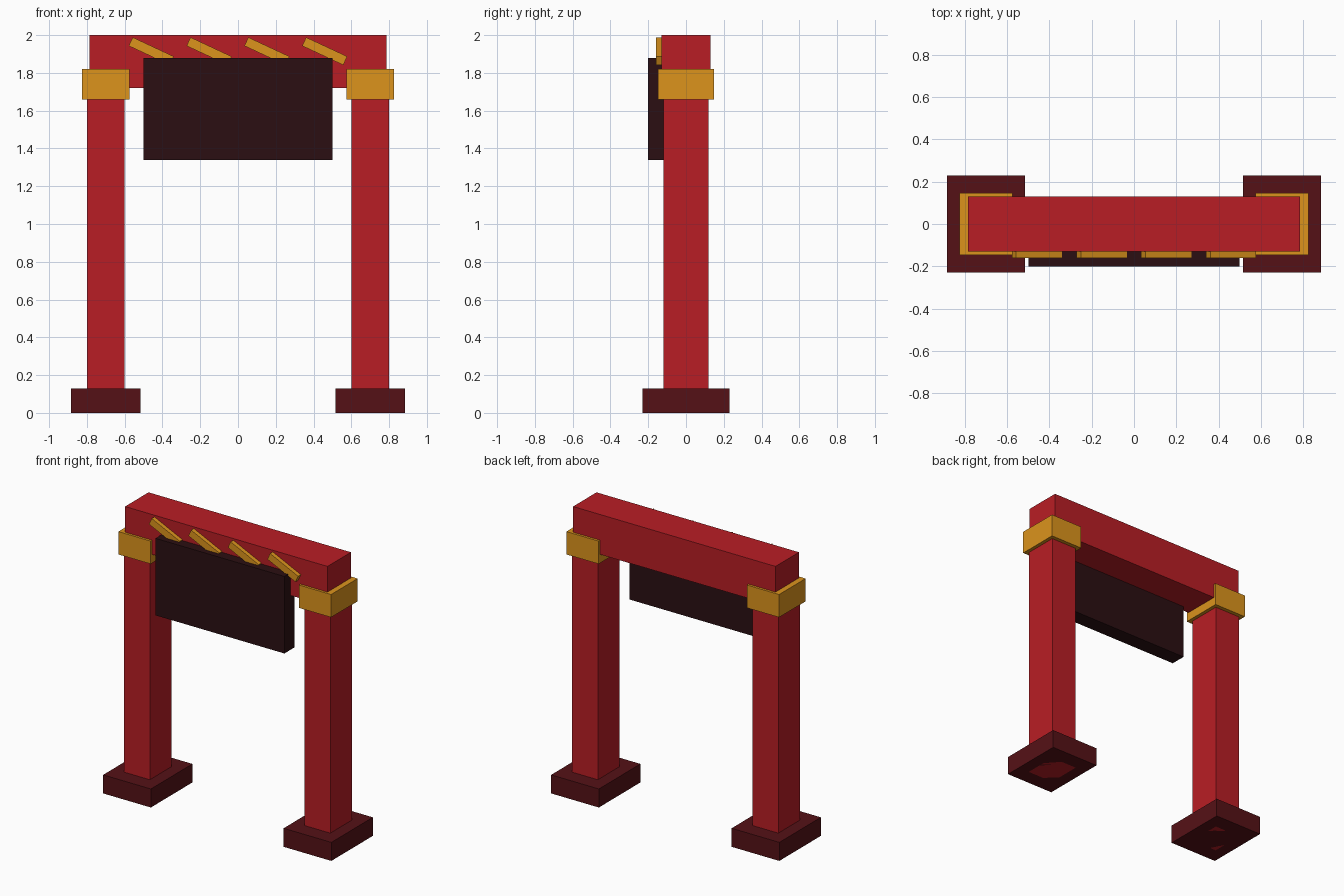
import bpy
from math import radians

if "Cube" in bpy.data.objects:
    bpy.data.objects.remove(bpy.data.objects["Cube"])


def material(name, rgb):
    m = bpy.data.materials.new(name)
    m.diffuse_color = (*rgb, 1)
    m.use_nodes = True
    m.node_tree.nodes["Principled BSDF"].inputs["Base Color"].default_value = m.diffuse_color
    return m


RED = material("red_paint", (0.485, 0.0125, 0.018))
GOLD = material("gold_paint", (0.716, 0.296, 0.012))
MAROON = material("dark_maroon", (0.091, 0.0056, 0.008))
DARK = material("dark_board", (0.024, 0.0048, 0.006))


def box(name, x, y, z, mat, tilt=0):
    """Box from (min, max) ranges, optionally tilted about y."""
    ranges = (x, y, z)
    bpy.ops.mesh.primitive_cube_add(size=1, location=[(a + b) / 2 for a, b in ranges])
    ob = bpy.context.object
    ob.name = name
    ob.scale = [b - a for a, b in ranges]
    bpy.ops.object.transform_apply(location=False, rotation=False, scale=True)
    ob.rotation_euler.y = radians(tilt)
    ob.data.materials.append(mat)
    return ob


# Posts with footings and gold collars
for side, s in (("left", -1), ("right", 1)):
    def span(half):
        return (s * 0.7 - half, s * 0.7 + half)
    box(side + "_footing", span(0.185), (-0.23, 0.23), (0, 0.13), MAROON)
    box(side + "_post", span(0.10), (-0.12, 0.12), (0, 1.75), RED)
    box(side + "_collar", span(0.125), (-0.147, 0.147), (1.66, 1.82), GOLD)

# Top beam
box("top_beam", (-0.785, 0.785), (-0.13, 0.13), (1.72, 2.0), RED)

# Hanging sign board
box("sign_board", (-0.5, 0.5), (-0.2, -0.09), (1.34, 1.88), DARK)

# Slanted gold slats on the beam front
for i in range(4):
    cx = (i - 1.5) * 0.306
    box(f"slat_{i + 1}", (cx - 0.12, cx + 0.12), (-0.16, -0.128), (1.89, 1.94), GOLD, tilt=25)
